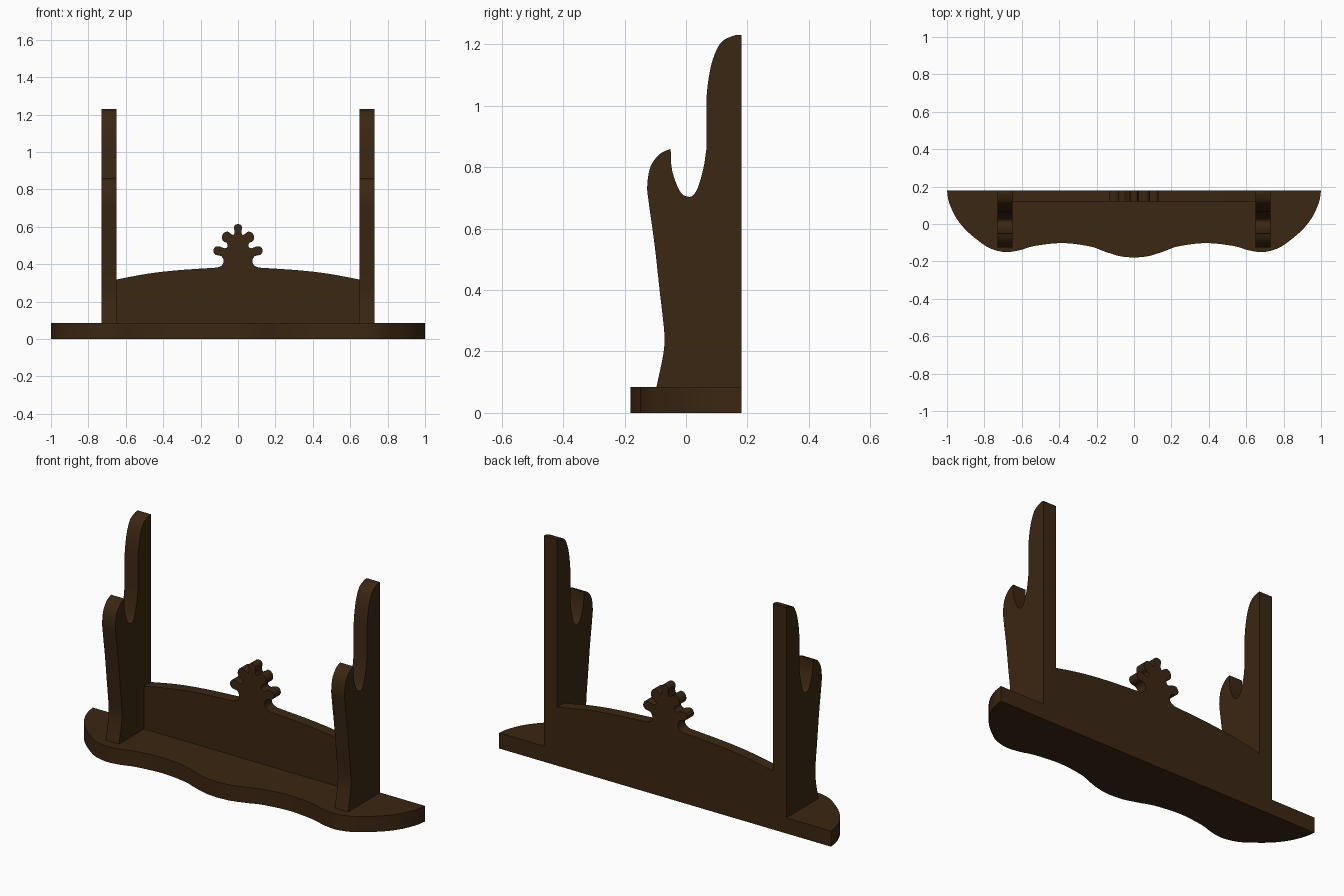
import bpy
import bmesh
import math
from mathutils import Vector

if "Cube" in bpy.data.objects:
    bpy.data.objects.remove(bpy.data.objects["Cube"], do_unlink=True)

# One dark wood stain for every part
wood = bpy.data.materials.new("dark_walnut")
wood.use_nodes = True
stain = (0.044, 0.02, 0.006, 1)
wood.diffuse_color = stain
wood.node_tree.nodes["Principled BSDF"].inputs["Base Color"].default_value = stain


def smooth_path(points, steps=5):
    """Catmull-Rom curve through the points, keeping both ends."""
    pts = [Vector(p) for p in points]
    pts = [2 * pts[0] - pts[1]] + pts + [2 * pts[-1] - pts[-2]]
    path = []
    for a, b, c, d in zip(pts, pts[1:], pts[2:], pts[3:]):
        for i in range(steps):
            t = i / steps
            path.append(0.5 * (2 * b + (c - a) * t
                               + (2 * a - 5 * b + 4 * c - d) * t ** 2
                               + (3 * b - a - 3 * c + d) * t ** 3))
    path.append(pts[-2])
    return path


def mirrored(half):
    """Complete a half outline that ends on the centre line."""
    return half + [Vector((-p.x, p.y)) for p in reversed(half[:-1])]


def cut_board(name, outline, place, depth):
    """Saw a board: place the flat outline in space and extrude it."""
    bm = bmesh.new()
    face = bm.faces.new([bm.verts.new(place(p)) for p in outline])
    moved = bmesh.ops.extrude_face_region(bm, geom=[face])["geom"]
    verts = [v for v in moved if isinstance(v, bmesh.types.BMVert)]
    bmesh.ops.translate(bm, verts=verts, vec=depth)
    bmesh.ops.recalc_face_normals(bm, faces=bm.faces)
    mesh = bpy.data.meshes.new(name)
    bm.to_mesh(mesh)
    bm.free()
    mesh.materials.append(wood)
    obj = bpy.data.objects.new(name, mesh)
    bpy.context.collection.objects.link(obj)
    bpy.ops.object.select_all(action="DESELECT")
    obj.select_set(True)
    bpy.context.view_layer.objects.active = obj
    bpy.ops.object.shade_smooth_by_angle(angle=math.radians(30))
    return obj


BASE_TOP = 0.085
BACK = 0.18

# Base with a scalloped front edge
base_half = smooth_path([
    (1, BACK), (0.99, 0.12), (0.957, 0.043), (0.904, -0.027), (0.835, -0.087),
    (0.77, -0.13), (0.69, -0.15), (0.61, -0.14), (0.53, -0.117),
    (0.38, -0.102), (0.235, -0.12), (0.155, -0.148), (0.075, -0.172), (0, -BACK)])
cut_board("base", mirrored(base_half),
          lambda p: (p.x, p.y, 0), (0, 0, BASE_TOP))

# Back panel with a gently arched top and a lobed finial
arch = smooth_path([(0.65, 0.318), (0.49, 0.348), (0.33, 0.367), (0.11, 0.382)])
finial = smooth_path([
    (0.11, 0.382), (0.085, 0.395), (0.077, 0.42), (0.09, 0.443), (0.12, 0.451),
    (0.132, 0.47), (0.123, 0.492), (0.1, 0.495), (0.07, 0.485), (0.055, 0.497),
    (0.061, 0.514), (0.08, 0.524), (0.086, 0.545), (0.076, 0.567),
    (0.056, 0.574), (0.038, 0.563), (0.024, 0.557), (0.018, 0.575),
    (0.022, 0.595), (0.015, 0.61), (0, 0.615)])
panel_half = [Vector((0.65, BASE_TOP))] + arch[:-1] + finial
cut_board("back_panel", mirrored(panel_half),
          lambda p: (p.x, 0.12, p.y), (0, BACK - 0.12, 0))

# Upright profile: rounded top, cradle notch, hooked front and flared foot
tall_horn = smooth_path([
    (BACK, 1.231), (0.155, 1.228), (0.115, 1.207), (0.088, 1.153),
    (0.073, 1.085), (0.066, 1.02)])
notch = smooth_path([
    (0.066, 0.857), (0.057, 0.798), (0.04, 0.737), (0.023, 0.708),
    (0.006, 0.704), (-0.015, 0.715), (-0.034, 0.753), (-0.047, 0.8), (-0.05, 0.86)])
front_edge = smooth_path([
    (-0.05, 0.86), (-0.085, 0.843), (-0.115, 0.803), (-0.126, 0.743),
    (-0.122, 0.69), (-0.102, 0.545), (-0.086, 0.4), (-0.073, 0.288),
    (-0.07, 0.235), (-0.075, 0.185), (-0.096, BASE_TOP)])
upright = [Vector((BACK, BASE_TOP))] + tall_horn + notch[:-1] + front_edge

for side, sign in (("left", 1), ("right", -1)):
    cut_board(side + "_upright", upright,
              lambda p: (sign * 0.65, p.x, p.y), (sign * 0.08, 0, 0))
